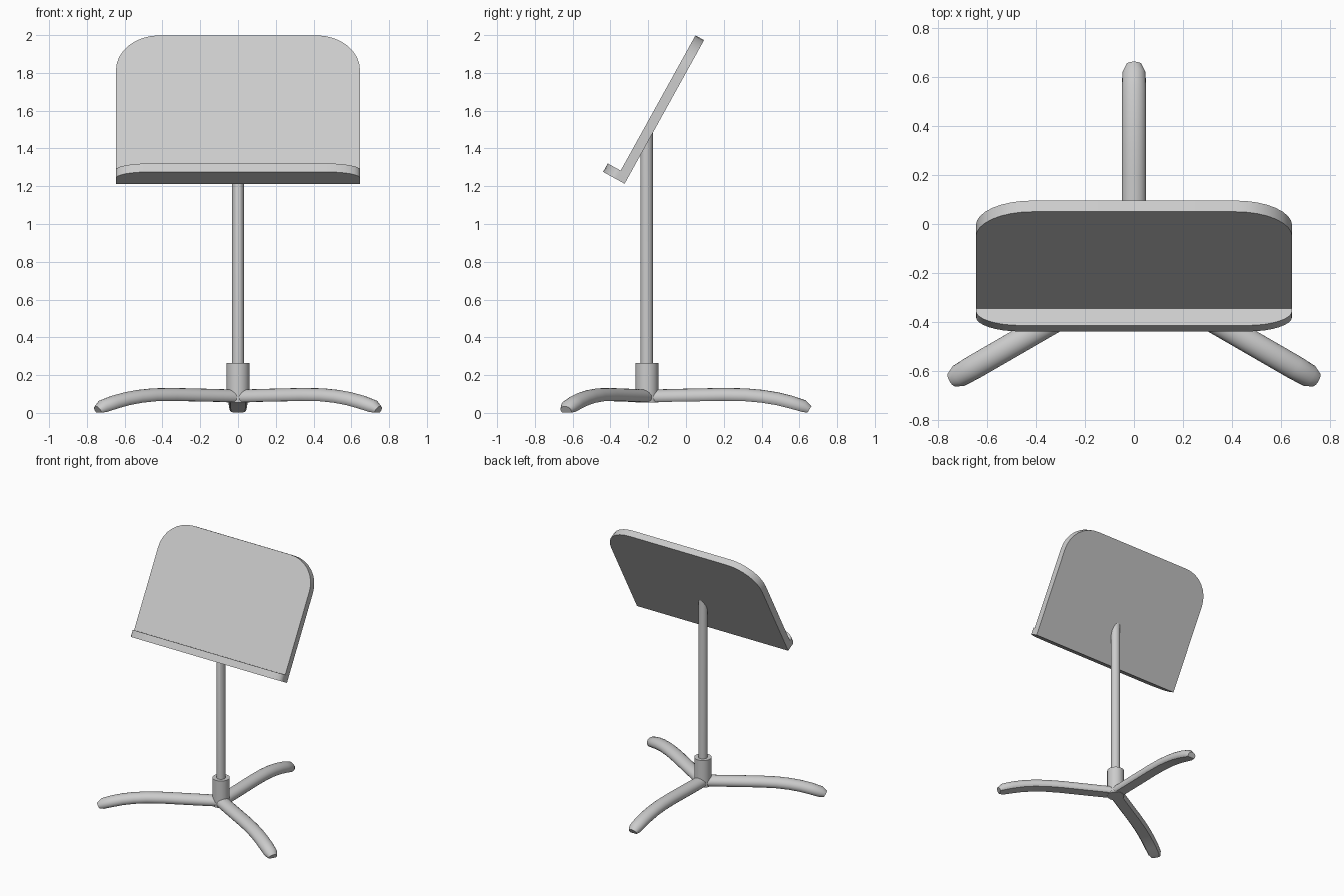
import bpy, bmesh
from math import sin, cos, pi, radians
from mathutils import Vector, Matrix

if "Cube" in bpy.data.objects:
    bpy.data.objects.remove(bpy.data.objects["Cube"])

POLE_Y = -0.207                                   # stand axis
CORNER = Vector((0, -0.325, 1.213))               # lower back edge of the desk
UP = Vector((0, 0.484, 0.875)).normalized()       # along the tilted desk
OUT = Vector((0, -UP.z, UP.y))                    # towards the reader
SIDE = Vector((1, 0, 0))


def make_object(name, bm):
    bmesh.ops.recalc_face_normals(bm, faces=bm.faces)
    mesh = bpy.data.meshes.new(name)
    bm.to_mesh(mesh)
    bm.free()
    ob = bpy.data.objects.new(name, mesh)
    bpy.context.collection.objects.link(ob)
    bpy.ops.object.select_all(action='DESELECT')
    ob.select_set(True)
    bpy.context.view_layer.objects.active = ob
    bpy.ops.object.shade_smooth_by_angle(angle=radians(35))
    return ob


def slab(name, origin, along, thick, width, length, rx, ry, segs=8):
    """Plate in the SIDE/along plane with two rounded far corners, extruded by thick."""
    right = [(width, 0)]
    for i in range(segs + 1):
        a = pi / 2 * i / segs
        right.append((width - rx + rx * cos(a), length - ry + ry * sin(a)))
    outline = right + [(-x, y) for x, y in reversed(right)]
    bm = bmesh.new()
    face = bm.faces.new([bm.verts.new(origin + SIDE * x + along * y) for x, y in outline])
    ext = bmesh.ops.extrude_face_region(bm, geom=[face])
    bmesh.ops.translate(bm, vec=thick,
                        verts=[v for v in ext['geom'] if isinstance(v, bmesh.types.BMVert)])
    return make_object(name, bm)


def tube(name, radius, z0, z1, segs=24):
    bm = bmesh.new()
    bmesh.ops.create_cone(bm, cap_ends=True, segments=segs, radius1=radius, radius2=radius,
                          depth=z1 - z0,
                          matrix=Matrix.Translation((0, POLE_Y, (z0 + z1) / 2)))
    return bm


# Desk panel and page ledge
slab("desk_panel", CORNER, UP, OUT * 0.052, 0.646, 0.869, 0.23, 0.21)
slab("page_ledge", CORNER + OUT * 0.052, OUT, UP * 0.051, 0.646, 0.078, 0.18, 0.068)

# Pole, its top cut to the slope of the desk
pole = tube("pole", 0.033, 0.055, 1.4)
for v in pole.verts:
    if v.co.z > 1:
        v.co.z = CORNER.z + (v.co.y - CORNER.y) * UP.z / UP.y + 0.01
make_object("pole", pole)

# Collar joining pole and legs
make_object("collar", tube("collar", 0.061, 0.055, 0.265))

# Legs: distance, centre height, half width, half height
PATH = [(0.0, 0.090, 0.05, 0.033), (0.2, 0.094, 0.05, 0.034), (0.4, 0.098, 0.05, 0.034),
        (0.52, 0.096, 0.05, 0.034), (0.61, 0.088, 0.05, 0.034), (0.69, 0.075, 0.05, 0.034),
        (0.76, 0.058, 0.05, 0.034), (0.83, 0.036, 0.047, 0.032), (0.86, 0.018, 0.032, 0.020)]
# Section: rounded top, flat bottom
SECTION = [(cos(pi * i / 10), 1.25 * sin(pi * i / 10) - 0.25) for i in range(11)]
SECTION += [(-0.95, -0.7), (-0.78, -1), (0.78, -1), (0.95, -0.7)]


def leg(name, angle):
    bm = bmesh.new()
    rings = []
    for i, (r, z, w, h) in enumerate(PATH):
        a, b = PATH[max(i - 1, 0)], PATH[min(i + 1, len(PATH) - 1)]
        t = Vector((b[0] - a[0], b[1] - a[1])).normalized()
        rings.append([bm.verts.new((r - t.y * q * h, p * w, z + t.x * q * h))
                      for p, q in SECTION])
    n = len(SECTION)
    for a, b in zip(rings, rings[1:]):
        for i in range(n):
            bm.faces.new((a[i], a[(i + 1) % n], b[(i + 1) % n], b[i]))
    bm.faces.new(rings[0])
    bm.faces.new(rings[-1])
    bm.transform(Matrix.Translation((0, POLE_Y, 0)) @ Matrix.Rotation(radians(angle), 4, 'Z'))
    make_object(name, bm)


for name, angle in (("back_leg", 90), ("front_left_leg", 210), ("front_right_leg", 330)):
    leg(name, angle)
